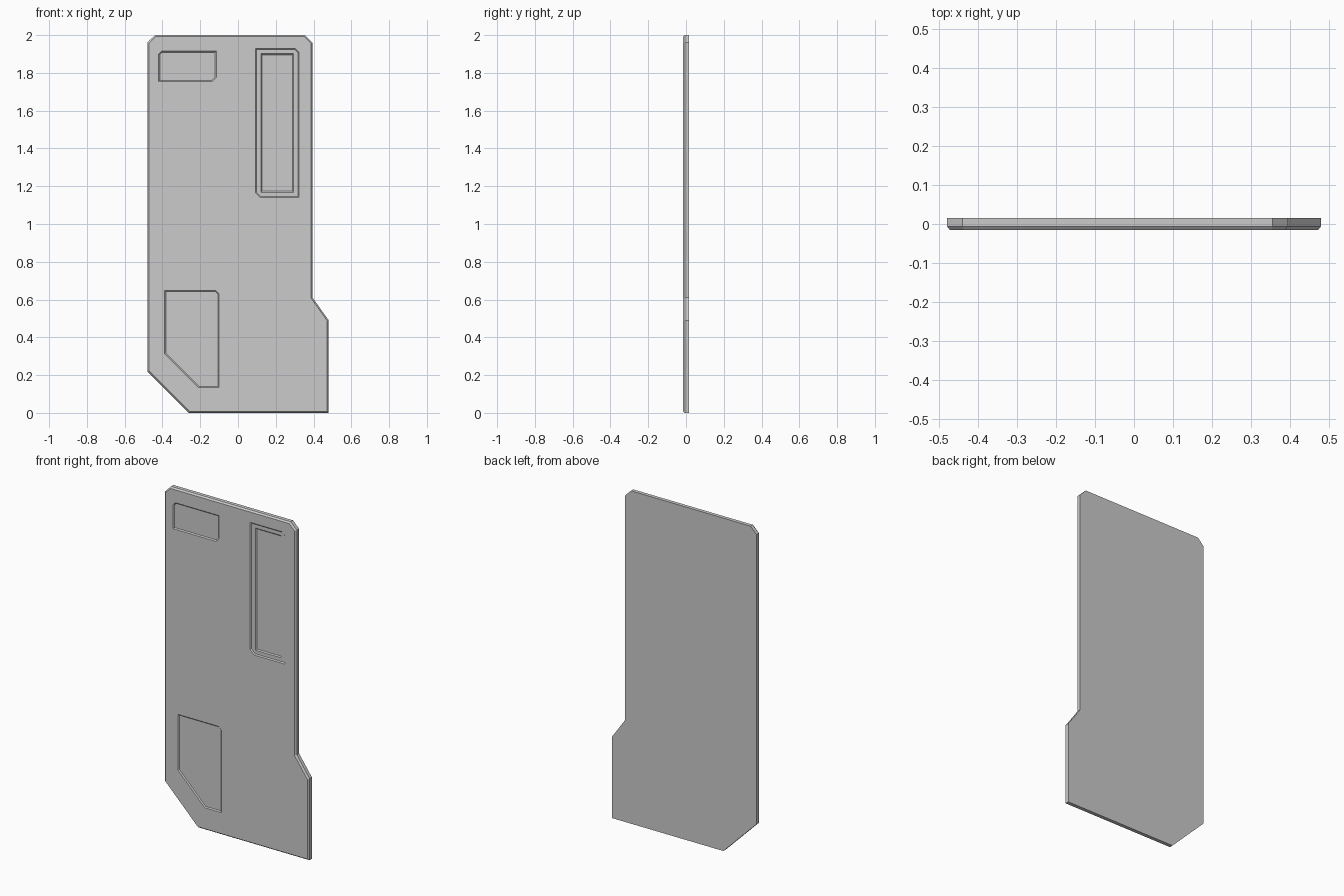
import bpy, bmesh
from mathutils import Vector

if "Cube" in bpy.data.objects:
    bpy.data.objects.remove(bpy.data.objects["Cube"])

FRONT, BACK = -0.016, 0.016


def inset(pts, d):
    # Mitred inward offset of a counter-clockwise outline
    out = []
    for i, p in enumerate(pts):
        p, a, b = Vector(p), Vector(pts[i - 1]), Vector(pts[(i + 1) % len(pts)])
        u, v = (p - a).normalized(), (b - p).normalized()
        n1, n2 = Vector((-u.y, u.x)), Vector((-v.y, v.x))
        out.append(tuple(p + (n1 + n2) * d / (1 + n1.dot(n2))))
    return out


def loop(bm, pts, y):
    vs = [bm.verts.new((x, y, z)) for x, z in pts]
    for i in range(len(vs)):
        bm.edges.new((vs[i - 1], vs[i]))
    return vs


def bridge(bm, a, b):
    for i in range(len(a)):
        bm.faces.new((a[i - 1], a[i], b[i], b[i - 1]))


def fill(bm, *loops):
    # Flat face bounded by the first loop, with the others as holes
    edges = [bm.edges.get((l[i - 1], l[i])) for l in loops for i in range(len(l))]
    bmesh.ops.triangle_fill(bm, edges=edges, use_beauty=True, normal=(0, -1, 0))


def recess(bm, pts, y, depth, slope):
    # Sloped wall going inwards; returns rim and floor loops
    rim = loop(bm, pts, y)
    floor = loop(bm, inset(pts, slope), y + depth)
    bridge(bm, rim, floor)
    return rim, floor


outline = [(-0.26, 0), (0.48, 0), (0.48, 0.49), (0.395, 0.61), (0.395, 1.96),
           (0.355, 2), (-0.44, 2), (-0.48, 1.96), (-0.48, 0.22)]
label_plate = [(-0.42, 1.755), (-0.135, 1.755), (-0.115, 1.775), (-0.115, 1.915),
               (-0.405, 1.915), (-0.42, 1.90)]
lower_plate = [(-0.21, 0.135), (-0.10, 0.135), (-0.10, 0.63), (-0.118, 0.648),
               (-0.388, 0.648), (-0.388, 0.313)]
window_frame = [(0.118, 1.14), (0.324, 1.14), (0.324, 1.908), (0.302, 1.93),
                (0.092, 1.93), (0.092, 1.166)]
window = [(0.122, 1.168), (0.294, 1.168), (0.294, 1.902), (0.122, 1.902)]

bm = bmesh.new()

# Slab with a bevelled front rim
back = loop(bm, outline, BACK)
side = loop(bm, outline, -0.006)
front = loop(bm, inset(outline, 0.008), FRONT)
bridge(bm, back, side)
bridge(bm, side, front)
fill(bm, back)

# Shallow plates
rims = [front]
for pts in (label_plate, lower_plate):
    rim, floor = recess(bm, pts, FRONT, 0.006, 0.006)
    fill(bm, floor)
    rims.append(rim)

# Two-step window recess
rim, floor = recess(bm, window_frame, FRONT, 0.006, 0.006)
rims.append(rim)
inner_rim, inner_floor = recess(bm, window, FRONT + 0.006, 0.006, 0.006)
fill(bm, floor, inner_rim)
fill(bm, inner_floor)

# Front surface around the recesses
fill(bm, *rims)
bmesh.ops.recalc_face_normals(bm, faces=bm.faces[:])

mesh = bpy.data.meshes.new("wall_panel")
bm.to_mesh(mesh)
bm.free()
bpy.context.collection.objects.link(bpy.data.objects.new("wall_panel", mesh))
